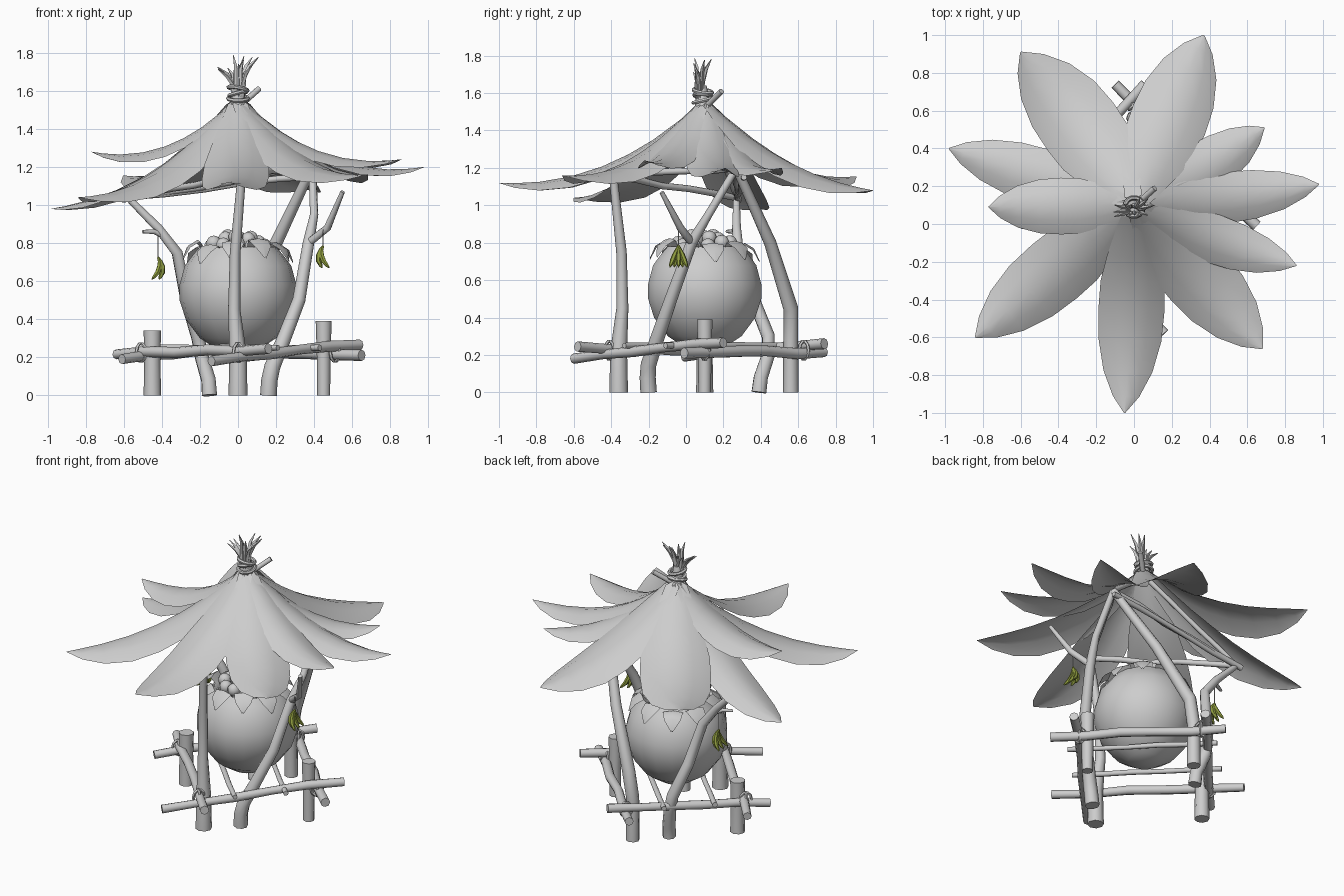
import bpy, bmesh, math, random
from mathutils import Vector, Matrix

random.seed(4)
if "Cube" in bpy.data.objects:
    bpy.data.objects.remove(bpy.data.objects["Cube"])


def material(name, rgb):
    m = bpy.data.materials.new(name)
    m.use_nodes = True
    m.diffuse_color = (*rgb, 1)
    m.node_tree.nodes["Principled BSDF"].inputs["Base Color"].default_value = (*rgb, 1)
    return m


GREY = material("plain grey", (0.61, 0.61, 0.61))
GREEN = material("banana green", (0.28, 0.34, 0.05))


def finish(name, bm, mat=GREY, angle=55):
    bmesh.ops.recalc_face_normals(bm, faces=bm.faces)
    me = bpy.data.meshes.new(name)
    bm.to_mesh(me)
    bm.free()
    me.materials.append(mat)
    ob = bpy.data.objects.new(name, me)
    bpy.context.collection.objects.link(ob)
    bpy.ops.object.select_all(action='DESELECT')
    ob.select_set(True)
    bpy.context.view_layer.objects.active = ob
    bpy.ops.object.shade_smooth_by_angle(angle=math.radians(angle))
    return ob


def add_tube(bm, pts, radii, sides=8, closed=False):
    """Sweep a ring of the given radii along the points without twisting."""
    pts = [Vector(p) for p in pts]
    if not isinstance(radii, (list, tuple)):
        radii = [radii] * len(pts)
    n, rings, q, last = len(pts), [], None, None
    for i, p in enumerate(pts):
        if closed:
            d = pts[(i + 1) % n] - pts[i - 1]
        else:
            d = pts[min(i + 1, n - 1)] - pts[max(i - 1, 0)]
        q = d.to_track_quat('Z', 'Y') if q is None else last.rotation_difference(d) @ q
        last = d
        rings.append([bm.verts.new(p + q @ Vector((math.cos(a), math.sin(a), 0)) * radii[i])
                      for a in (math.tau * k / sides for k in range(sides))])
    for i in range(n if closed else n - 1):
        a, b = rings[i], rings[(i + 1) % n]
        for k in range(sides):
            j = (k + 1) % sides
            bm.faces.new((a[k], a[j], b[j], b[k]))
    if not closed:
        bm.faces.new(rings[0])
        bm.faces.new(rings[-1])


def tube(name, pts, radii, mat=GREY, sides=8):
    bm = bmesh.new()
    add_tube(bm, pts, radii, sides)
    return finish(name, bm, mat)


def log(name, a, b, r, wobble=0.01, parts=5):
    """Slightly crooked straight stick."""
    a, b = Vector(a), Vector(b)
    pts = [a.lerp(b, i / parts) for i in range(parts + 1)]
    for p in pts[1:-1]:
        p += Vector([random.uniform(-wobble, wobble) for _ in range(3)])
    return tube(name, pts, [r * random.uniform(0.92, 1.08) for _ in pts])


def lerp_table(xs, ys, x):
    for i in range(len(xs) - 1):
        if x <= xs[i + 1]:
            return ys[i] + (ys[i + 1] - ys[i]) * (x - xs[i]) / (xs[i + 1] - xs[i])
    return ys[-1]


APEX = Vector((0, 0.1, 1.57))
STEPS = [0.02, 0.1, 0.25, 0.37, 0.5, 0.65, 0.8, 0.92, 1]
WIDTHS = [0.3, 0.5, 0.8, 0.97, 1, 0.95, 0.74, 0.4, 0.02]


# Roof leaves: tip x, y, z, half width, extra sag, sideways bend
def roof_leaf(name, x, y, z, half, sag, bend):
    tip = Vector((x, y, z)) - APEX
    reach = Vector((tip.x, tip.y, 0))
    side = Vector((-reach.y, reach.x, 0)).normalized()
    bm, rows = bmesh.new(), []
    for f in STEPS:
        w = half * lerp_table(STEPS, WIDTHS, f)
        drop = 1 - (1 - f) ** 2.2 + sag * f * (1 - f)
        mid = APEX + reach * f + side * (4 * bend * f * (1 - f)) + Vector((0, 0, tip.z * drop))
        rows.append([bm.verts.new(mid + side * (s * w) - Vector((0, 0, 0.36 * w * s * s)))
                     for s in (-1, -0.5, 0, 0.5, 1)])
    for a, b in zip(rows, rows[1:]):
        for k in range(4):
            bm.faces.new((a[k], a[k + 1], b[k + 1], b[k]))
    finish(name, bm, angle=60)


LEAVES = [(-0.6, 0.91, 1.155, 0.215, 0.2, -0.02), (0.37, 1.0, 1.08, 0.205, -0.35, 0),
          (0.69, 0.51, 1.2, 0.14, 0.25, -0.02), (0.98, 0.21, 1.2, 0.135, 0.4, -0.015),
          (0.86, -0.22, 1.24, 0.13, 0.35, -0.02), (0.68, -0.66, 1.16, 0.19, 0.1, 0),
          (-0.05, -1.0, 1.12, 0.175, 0.1, 0.012), (-0.84, -0.6, 1.04, 0.185, -0.1, 0),
          (-0.77, 0.09, 1.28, 0.15, 0.5, 0), (-0.98, 0.4, 0.98, 0.15, -0.3, 0)]
for i, leaf in enumerate(LEAVES):
    roof_leaf(f"roof_leaf_{i + 1}", *leaf)

# Roof knot: rope coils and a tuft of dry blades
for i, (z, r) in enumerate([(1.56, 0.052), (1.585, 0.046), (1.61, 0.05)]):
    bm = bmesh.new()
    ring = [(r * math.cos(a), 0.09 + r * math.sin(a), z + 0.012 * math.sin(a + i * 2))
            for a in (math.tau * k / 14 for k in range(14))]
    add_tube(bm, ring, 0.011, 6, True)
    finish(f"roof_rope_{i + 1}", bm)
tube("tuft_core", [(0, 0.09, 1.52), (0, 0.085, 1.64)], [0.045, 0.025])
bm = bmesh.new()
for i in range(13):
    a, lean = i * 2.4, random.uniform(0.03, 0.12)
    d = Vector((math.cos(a), 0.6 * math.sin(a), 0))
    base = Vector((0, 0.075, 1.57))
    h = random.uniform(0.12, 0.2)
    add_tube(bm, [base + d * 0.02, base + d * 0.03 + Vector((0, 0, h * 0.5)),
                  base + d * lean * 0.6 + Vector((0, 0, h * 0.85)),
                  base + d * lean * 1.1 + Vector((0, 0, h * 1.12))],
             [0.012, 0.012, 0.011, 0.002], 4)
finish("tuft_blades", bm)
tube("roof_peg", [(0.02, 0.11, 1.53), (0.11, 0.19, 1.61)], 0.016)

# Pillars and their branches
FRONT, RIGHT, LEFT = (0.02, -0.39, 1.16), (0.39, 0.27, 1.2), (-0.58, 0.27, 1.04)
tube("front_pillar", [(0, -0.36, 0), (0, -0.36, 0.22), (-0.02, -0.34, 0.45),
                      (-0.015, -0.345, 0.75), FRONT], [0.05, 0.045, 0.032, 0.028, 0.022])
tube("back_pillar", [(0, 0.56, 0), (0, 0.56, 0.28), (0.03, 0.56, 0.45),
                     (0.2, 0.45, 0.8), RIGHT], [0.042, 0.04, 0.04, 0.033, 0.025])
tube("left_leg", [(0.16, -0.2, 0), (0.165, -0.205, 0.08), (0.18, -0.2, 0.15), (0.23, -0.16, 0.27),
                  (0.32, -0.08, 0.5), (0.37, 0.03, 0.8), (0.4, 0.12, 0.95), RIGHT],
     [0.044, 0.043, 0.042, 0.038, 0.034, 0.03, 0.022, 0.02])
tube("left_branch", [(0.37, 0.03, 0.8), (0.47, -0.03, 0.88), (0.55, -0.13, 1.07)],
     [0.022, 0.02, 0.012])
tube("right_leg", [(-0.15, 0.39, 0), (-0.155, 0.4, 0.08), (-0.19, 0.44, 0.2), (-0.21, 0.44, 0.3),
                   (-0.27, 0.36, 0.5), (-0.32, 0.28, 0.75), (-0.42, 0.27, 0.88),
                   (-0.54, 0.27, 1.0), LEFT],
     [0.042, 0.04, 0.038, 0.036, 0.034, 0.03, 0.025, 0.02, 0.018])
tube("right_branch", [(-0.4, 0.27, 0.84), (-0.44, 0.25, 0.86), (-0.5, 0.22, 0.86)],
     [0.015, 0.013, 0.009])

# Roof frame
log("roof_beam_front_right", FRONT, LEFT, 0.018)
log("roof_beam_front_left", FRONT, RIGHT, 0.018)
log("roof_beam_back_upper", RIGHT, (-0.61, 0.28, 1.03), 0.018)
log("roof_beam_back_lower", (0.42, 0.31, 1.15), LEFT, 0.016)
log("ridge_pole_left", RIGHT, (0, 0.1, 1.52), 0.016, 0.004)
log("ridge_pole_right", LEFT, (0, 0.1, 1.52), 0.016, 0.004)

# Base: corner posts, crossing logs and lashings
tube("post_left", [(0.45, 0.1, 0), (0.45, 0.1, 0.2), (0.45, 0.1, 0.39)], [0.034, 0.036, 0.042])
tube("post_right", [(-0.45, 0.1, 0), (-0.45, 0.1, 0.2), (-0.45, 0.1, 0.34)], [0.046, 0.042, 0.046])
log("base_log_front_right", (-0.64, 0.27, 0.215), (0.16, -0.58, 0.245), 0.027)
log("base_log_front_left", (-0.14, -0.6, 0.18), (0.64, 0.2, 0.265), 0.027)
log("base_log_back_left", (0.65, -0.01, 0.21), (-0.1, 0.74, 0.215), 0.028)
log("base_log_back_right", (-0.61, -0.01, 0.19), (0.06, 0.74, 0.26), 0.028)
for i, o in enumerate((-0.11, 0.11)):
    c = Vector((o, 0.1 + o, 0.25))
    d = Vector((0.32, -0.32, 0))
    log(f"floor_rod_{i + 1}", c - d, c + d, 0.016, 0.004)
for i, (x, y) in enumerate([(0, -0.41), (0.51, 0.1), (0, 0.63), (-0.51, 0.1)]):
    for j in (-1, 1):
        bm = bmesh.new()
        rot = Matrix.Rotation(j * math.pi / 4, 4, 'Z')
        ring = [Vector((x, y, 0.225)) + rot @ Vector((0.035 * math.cos(a), 0, 0.048 * math.sin(a)))
                for a in (math.tau * k / 10 for k in range(10))]
        add_tube(bm, ring, 0.009, 5, True)
        finish(f"lashing_{i + 1}_{'a' if j < 0 else 'b'}", bm)

# Pot: lathed round body, open at the top
PROFILE = [(0.0, 0.215), (0.1, 0.235), (0.2, 0.3), (0.275, 0.4), (0.307, 0.5), (0.307, 0.58),
           (0.28, 0.68), (0.235, 0.74), (0.2, 0.78), (0.18, 0.77), (0.16, 0.73), (0.0, 0.73)]
bm = bmesh.new()
verts = [bm.verts.new((r, 0, z)) for r, z in PROFILE]
edges = [bm.edges.new(e) for e in zip(verts, verts[1:])]
bmesh.ops.spin(bm, geom=verts + edges, axis=(0, 0, 1), cent=(0, 0, 0), steps=18, angle=math.tau)
bmesh.ops.remove_doubles(bm, verts=bm.verts, dist=0.001)
bmesh.ops.translate(bm, verts=bm.verts, vec=(0, 0.1, 0))
finish("pot_body", bm, angle=60)

# Drooping husk leaves around the pot rim
bm = bmesh.new()
for i in range(10):
    rot = Matrix.Translation((0, 0.1, 0)) @ Matrix.Rotation(math.tau * i / 10 + 0.2, 4, 'Z')
    lift = random.uniform(-0.03, 0.02)
    rows = [[bm.verts.new(rot @ Vector((r, s * w, z - abs(s) * 0.01))) for s in (-1, 0, 1)]
            for r, w, z in [(0.18, 0.05, 0.77), (0.215, 0.06, 0.805 + lift),
                            (0.265, 0.05, 0.775 + lift), (0.295, 0.004, 0.71 + lift)]]
    for a, b in zip(rows, rows[1:]):
        for k in range(2):
            bm.faces.new((a[k], a[k + 1], b[k + 1], b[k]))
finish("pot_husk", bm)

# Round fruit filling the pot
bm = bmesh.new()
for ring, count, z in [(0, 1, 0.82), (0.07, 6, 0.82), (0.14, 11, 0.79)]:
    for i in range(count):
        a = math.tau * i / count + ring * 5
        pos = (ring * math.cos(a), 0.1 + ring * math.sin(a), z + random.uniform(-0.01, 0.015))
        bmesh.ops.create_uvsphere(bm, u_segments=10, v_segments=7, radius=0.04,
                                  matrix=Matrix.Translation(pos))
finish("pot_fruit", bm, angle=60)

# Hanging banana bunches, bowed inward with the tips outward
BANANA = [(0, 0), (-0.011, 0.02), (-0.016, 0.05), (-0.01, 0.08), (0.006, 0.105), (0.014, 0.115)]
for name, x, y, z, top, out in [("left", 0.447, -0.04, 0.785, 0.87, 1),
                                ("right", -0.42, 0.255, 0.725, 0.86, -1)]:
    tube(f"banana_string_{name}", [(x, y, z - 0.01), (x, y, top)], 0.003, sides=5)
    bm = bmesh.new()
    for i in range(5):
        fan, shift = (i - 2) * 0.2, 0.16 * (-1) ** i
        pts = [(x + out * (bow + shift * h), y + fan * h, z - h) for bow, h in BANANA]
        add_tube(bm, pts, [0.006, 0.009, 0.014, 0.014, 0.009, 0.003], 6)
    finish(f"banana_bunch_{name}", bm, GREEN)
